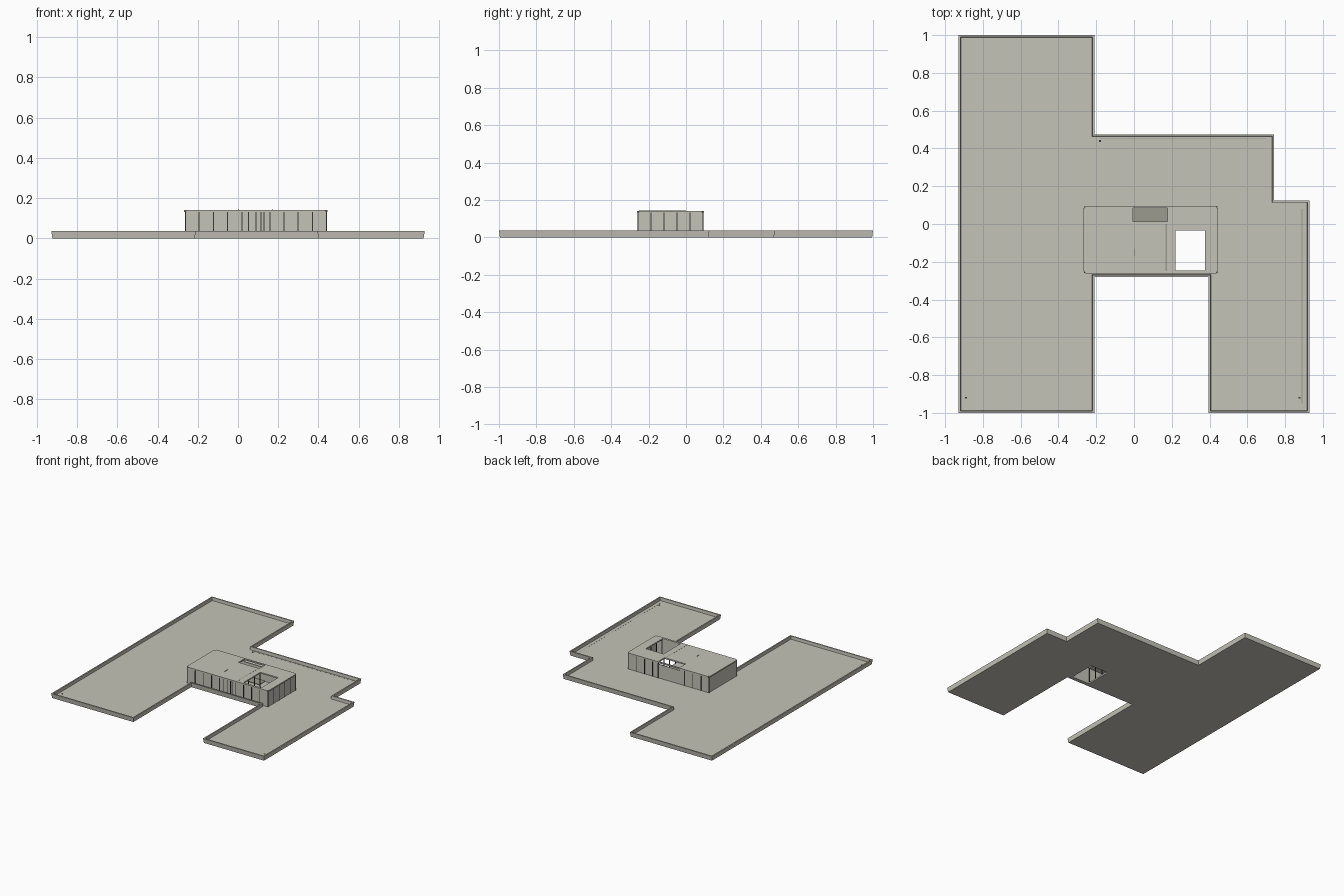
import bpy, bmesh
from mathutils import Vector

if "Cube" in bpy.data.objects:
    bpy.data.objects.remove(bpy.data.objects["Cube"])

def mat(name, c):
    m = bpy.data.materials.new(name)
    m.diffuse_color = (*c, 1)
    m.use_nodes = True
    m.node_tree.nodes["Principled BSDF"].inputs["Base Color"].default_value = m.diffuse_color
    return m

STONE = mat("warm_grey", (0.56, 0.55, 0.48))
DARK = mat("dark_frame", (0.04, 0.04, 0.04))
DECK = mat("dark_grey_deck", (0.33, 0.33, 0.28))

def finish(name, bm, m):
    bmesh.ops.recalc_face_normals(bm, faces=bm.faces)
    me = bpy.data.meshes.new(name)
    bm.to_mesh(me)
    bm.free()
    me.materials.append(m)
    ob = bpy.data.objects.new(name, me)
    bpy.context.collection.objects.link(ob)
    return ob

def box(name, x, y, z, m):
    bm = bmesh.new()
    bmesh.ops.create_cube(bm, size=1)
    for v in bm.verts:
        v.co = [(a + b) / 2 + c * (b - a) for (a, b), c in zip((x, y, z), v.co)]
    return finish(name, bm, m)

def cut(ob, x, y):
    """Cut a vertical rectangular shaft through an object."""
    c = box("cutter", x, y, (-1, 1), STONE)
    c.hide_render = True
    mod = ob.modifiers.new("cut", 'BOOLEAN')
    mod.operation, mod.solver, mod.object = 'DIFFERENCE', 'EXACT', c
    bpy.context.view_layer.objects.active = ob
    bpy.ops.object.modifier_apply(modifier=mod.name)
    bpy.data.objects.remove(c)

def inset(pts, d):
    """Offset a counter-clockwise outline inwards."""
    out = []
    for i, p in enumerate(pts):
        a = (p - pts[i - 1]).normalized()
        b = (pts[(i + 1) % len(pts)] - p).normalized()
        out.append(p + d * (Vector((-a.y, a.x)) + Vector((-b.y, b.x))))
    return out

# Main roof tray with a parapet leaning outwards
outline = [Vector(p) for p in ((-.928, -1), (-.21, -1), (-.21, -.28), (.395, -.28),
           (.395, -1), (.928, -1), (.928, .125), (.742, .125), (.742, .475),
           (-.21, .475), (-.21, 1), (-.928, 1))]
bm = bmesh.new()
rings = [[bm.verts.new((p.x, p.y, z)) for p in inset(outline, d)]
         for d, z in ((.005, 0), (0, .036), (.010, .036), (.012, .012))]
for lo, hi in zip(rings, rings[1:]):
    for i in range(len(lo)):
        j = (i + 1) % len(lo)
        bm.faces.new((lo[i], lo[j], hi[j], hi[i]))
bm.faces.new(rings[0])
bm.faces.new(rings[-1])
tray = finish("roof_tray", bm, STONE)
HOLE = ((.22, .375), (-.245, -.035))
WELL = ((-.005, .178), (.012, .085))
cut(tray, *HOLE)

# Pavilion roof with rounded corners, courtyard opening and rear light well
X0, X1, Y0, Y1, Z0, Z1 = -.262, .44, -.256, .09, .012, .134
roof = box("pavilion_roof", (X0 - .006, X1 + .006), (Y0 - .006, Y1 + .006), (.132, .142), STONE)
bm = bmesh.new()
bm.from_mesh(roof.data)
corners = [e for e in bm.edges if abs(e.verts[0].co.z - e.verts[1].co.z) > .005]
bmesh.ops.bevel(bm, geom=corners, offset=.01, segments=3, affect='EDGES')
bm.to_mesh(roof.data)
bm.free()
cut(roof, *HOLE)
cut(roof, *WELL)

# Pavilion walls; the rear wall is lower along the light well
T = .006
box("front_wall", (X0, X1), (Y0, Y0 + T), (Z0, Z1), STONE)
box("right_wall", (X1 - T, X1), (Y0, Y1), (Z0, Z1), STONE)
box("left_wall", (X0, X0 + T), (Y0, Y1), (Z0, Z1), STONE)
box("rear_wall_left", (X0, WELL[0][0]), (Y1 - T, Y1), (Z0, Z1), STONE)
box("rear_wall_right", (WELL[0][1], X1), (Y1 - T, Y1), (Z0, Z1), STONE)
box("rear_wall_well", WELL[0], (Y1 - T, Y1), (Z0, .12), STONE)
box("light_well_deck", WELL[0], WELL[1], (Z0, Z0 + .004), DECK)

# Dark window mullions on the glazed sides
H = .0025
def post(name, x, y):
    box(name, (x - H, x + H), (y - H, y + H), (Z0, Z1), DARK)

for x in (X0, -.195, -.122, -.052, .02, .052, .09, .115, .13, .16, .228, .298, .37, X1):
    post("front_mullion", x, Y0)
for i in range(1, 6):
    post("right_mullion", X1, Y0 + i * (Y1 - Y0) / 5)
for x in (X0, -.195, -.122, -.052, .18, .228, .298, .37):
    post("rear_mullion", x, Y1)

# Open courtyard frame
for x in HOLE[0]:
    for i in range(4):
        post("courtyard_mullion", x + (.004 if x > .3 else -.004), -.245 + i * .07)

# Thin roof seam and parapet gutters
box("roof_seam", (.168, .174), (-.25, 0), (.142, .1425), DECK)
box("roof_hatch", (.0, .006), (-.17, -.13), (.142, .144), DECK)
box("right_gutter", (.888, .891), (-.95, .08), (.012, .0125), DECK)
box("rear_gutter", (-.18, .7), (.453, .456), (.012, .0125), DECK)

# Small roof drains
for x, y in ((-.18, .44), (-.89, -.92), (.877, -.92)):
    box("drain", (x - .005, x + .005), (y - .005, y + .005), (.012, .014), DARK)
